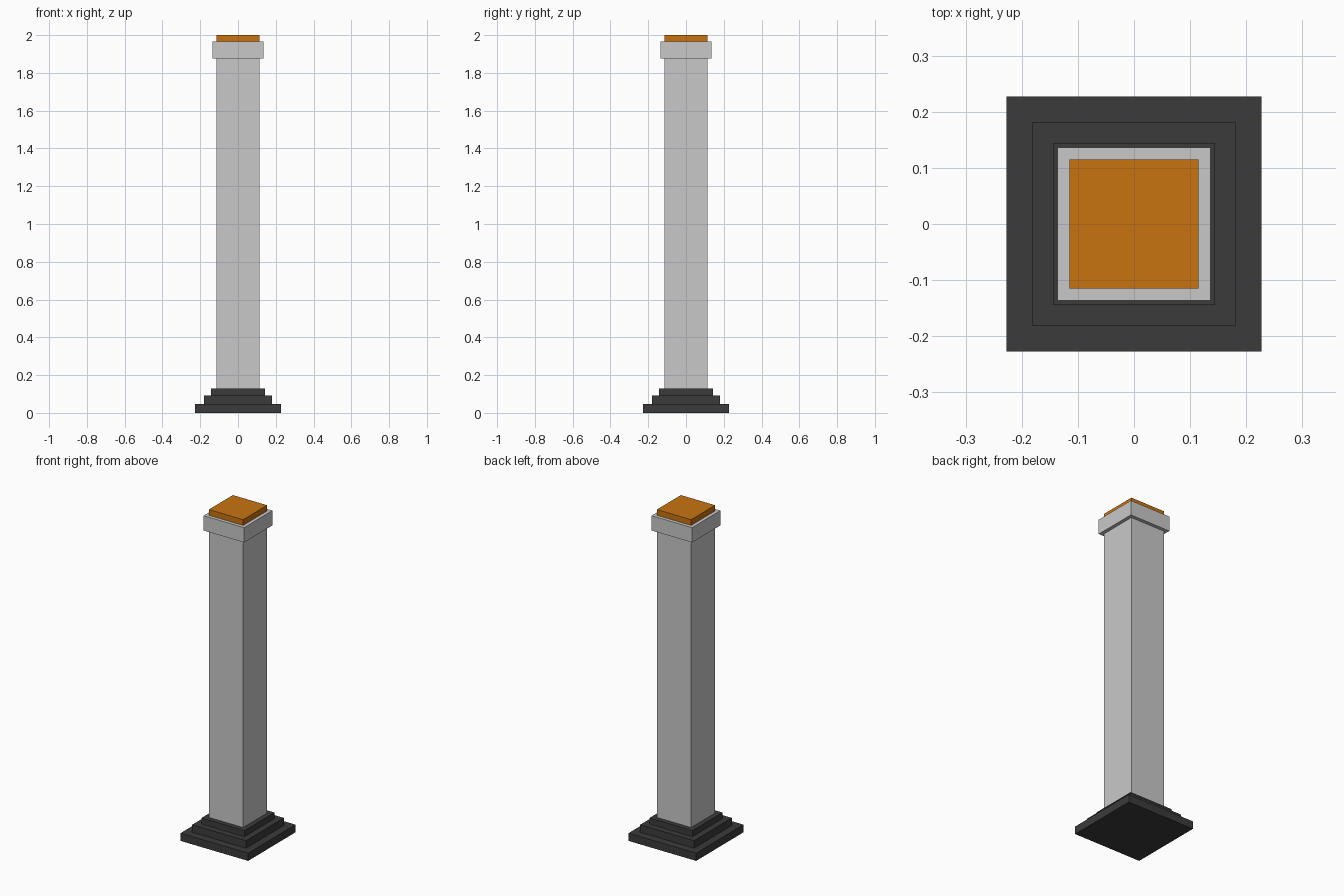
import bpy
import bmesh
from mathutils import Matrix

if "Cube" in bpy.data.objects:
    bpy.data.objects.remove(bpy.data.objects["Cube"])


def material(name, rgb):
    m = bpy.data.materials.new(name)
    m.diffuse_color = (*rgb, 1)
    m.use_nodes = True
    m.node_tree.nodes["Principled BSDF"].inputs["Base Color"].default_value = m.diffuse_color
    return m


DARK = material("dark_grey", (0.044, 0.044, 0.044))
STONE = material("light_grey", (0.584, 0.584, 0.584))
ORANGE = material("orange", (0.578, 0.174, 0.005))


def block(name, half, z0, z1, mat):
    """Square block centred on the axis, from z0 to z1."""
    bm = bmesh.new()
    bmesh.ops.create_cube(bm, size=1, matrix=Matrix.Translation((0, 0, (z0 + z1) / 2))
                          @ Matrix.Diagonal((2 * half, 2 * half, z1 - z0, 1)))
    mesh = bpy.data.meshes.new(name)
    bm.to_mesh(mesh)
    bm.free()
    mesh.materials.append(mat)
    bpy.context.collection.objects.link(bpy.data.objects.new(name, mesh))


# Stepped plinth
block("plinth_lower_step", 0.227, 0, 0.047, DARK)
block("plinth_middle_step", 0.181, 0.047, 0.093, DARK)
block("plinth_upper_step", 0.144, 0.093, 0.13, DARK)

# Shaft, collar and top plate
block("shaft", 0.115, 0.13, 1.875, STONE)
block("collar", 0.136, 1.875, 1.965, STONE)
block("top_plate", 0.115, 1.965, 2.0, ORANGE)
